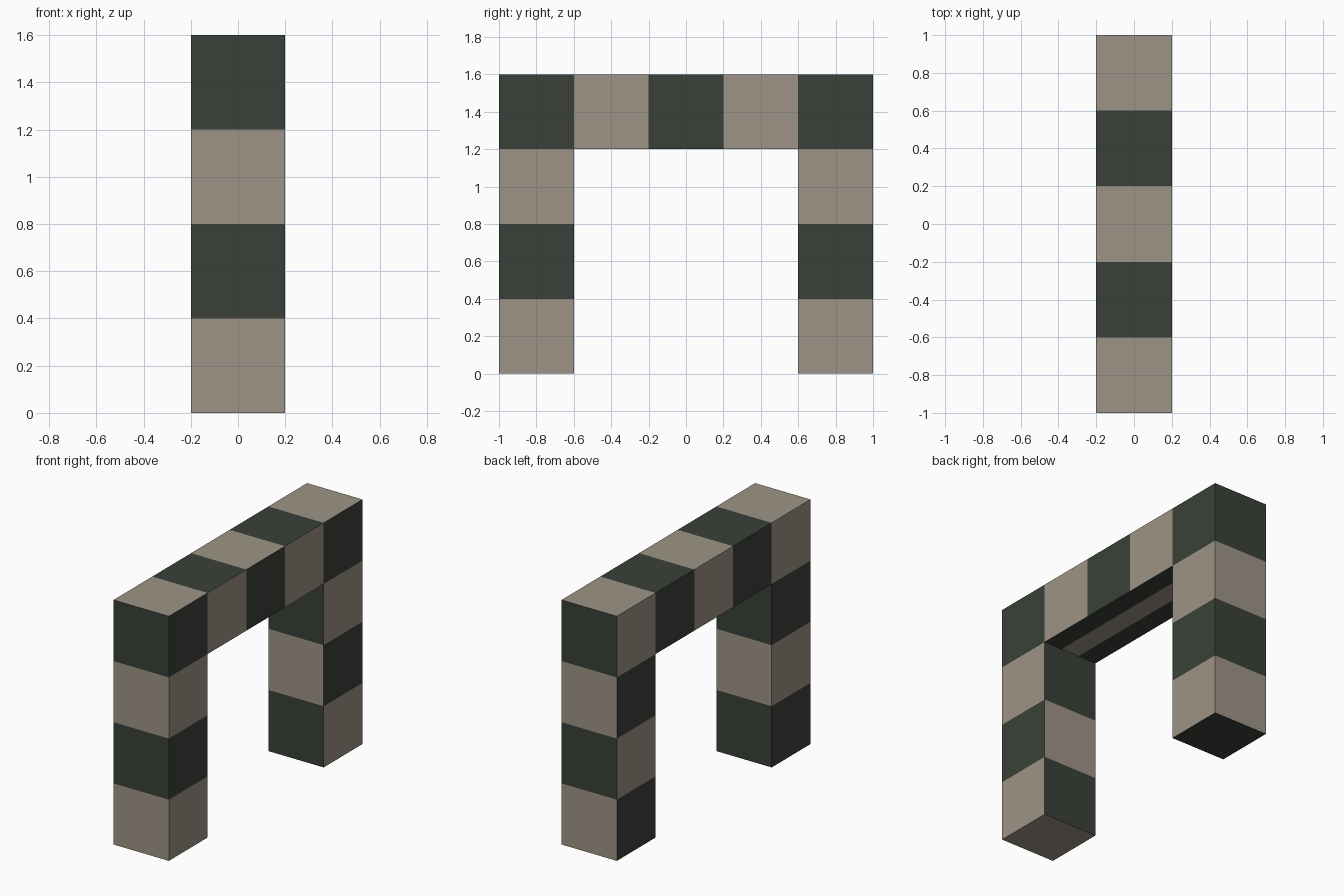
import bpy, bmesh

if "Cube" in bpy.data.objects:
    bpy.data.objects.remove(bpy.data.objects["Cube"])

S = 0.4  # block size


def material(name, hex_rgb):
    m = bpy.data.materials.new(name)
    lin = [((c / 255 + 0.055) / 1.055) ** 2.4 for c in hex_rgb]
    m.diffuse_color = (*lin, 1)
    m.use_nodes = True
    m.node_tree.nodes["Principled BSDF"].inputs["Base Color"].default_value = m.diffuse_color
    return m


MATS = [material("dark green grey", (58, 64, 56)), material("warm stone", (157, 148, 134))]


def build(name, cells, solid):
    """Skin the given (column, row) blocks, leaving out faces between blocks."""
    bm = bmesh.new()

    def quad(pts, light):
        f = bm.faces.new([bm.verts.new(p) for p in pts])
        f.material_index = int(light)

    for j, k in cells:
        a, b = -1 + j * S, -1 + (j + 1) * S
        lo, hi = k * S, (k + 1) * S
        x = S / 2
        # broad sides: checkers, opposite on the left
        even = (j + k) % 2 == 0
        quad([(x, a, lo), (x, b, lo), (x, b, hi), (x, a, hi)], even)
        quad([(-x, b, lo), (-x, a, lo), (-x, a, hi), (-x, b, hi)], not even)
        # front and back: outer ends and inner leg faces are offset by one
        if (j - 1, k) not in solid:
            quad([(-x, a, lo), (x, a, lo), (x, a, hi), (-x, a, hi)], (k % 2 == 0) == (j == 0))
        if (j + 1, k) not in solid:
            quad([(x, b, lo), (-x, b, lo), (-x, b, hi), (x, b, hi)], (k % 2 == 0) == (j == 4))
        # top bands
        if (j, k + 1) not in solid:
            quad([(-x, a, hi), (x, a, hi), (x, b, hi), (-x, b, hi)], j % 2 == 0)
        # undersides: plain feet, three lengthwise stripes under the lintel
        if k == 0:
            quad([(-x, b, lo), (x, b, lo), (x, a, lo), (-x, a, lo)], j == 0)
        elif (j, k - 1) not in solid:
            for i in range(3):
                p, q = -x + i * S / 3, -x + (i + 1) * S / 3
                quad([(p, b, lo), (q, b, lo), (q, a, lo), (p, a, lo)], i == 1)

    bmesh.ops.remove_doubles(bm, verts=bm.verts, dist=0.0001)
    me = bpy.data.meshes.new(name)
    bm.to_mesh(me)
    bm.free()
    for m in MATS:
        me.materials.append(m)
    bpy.context.collection.objects.link(bpy.data.objects.new(name, me))


# Parts as block columns and rows
parts = {
    "front_leg": [(0, k) for k in range(3)],
    "back_leg": [(4, k) for k in range(3)],
    "lintel": [(j, 3) for j in range(5)],
}
solid = {c for cells in parts.values() for c in cells}
for part, cells in parts.items():
    build(part, cells, solid)
